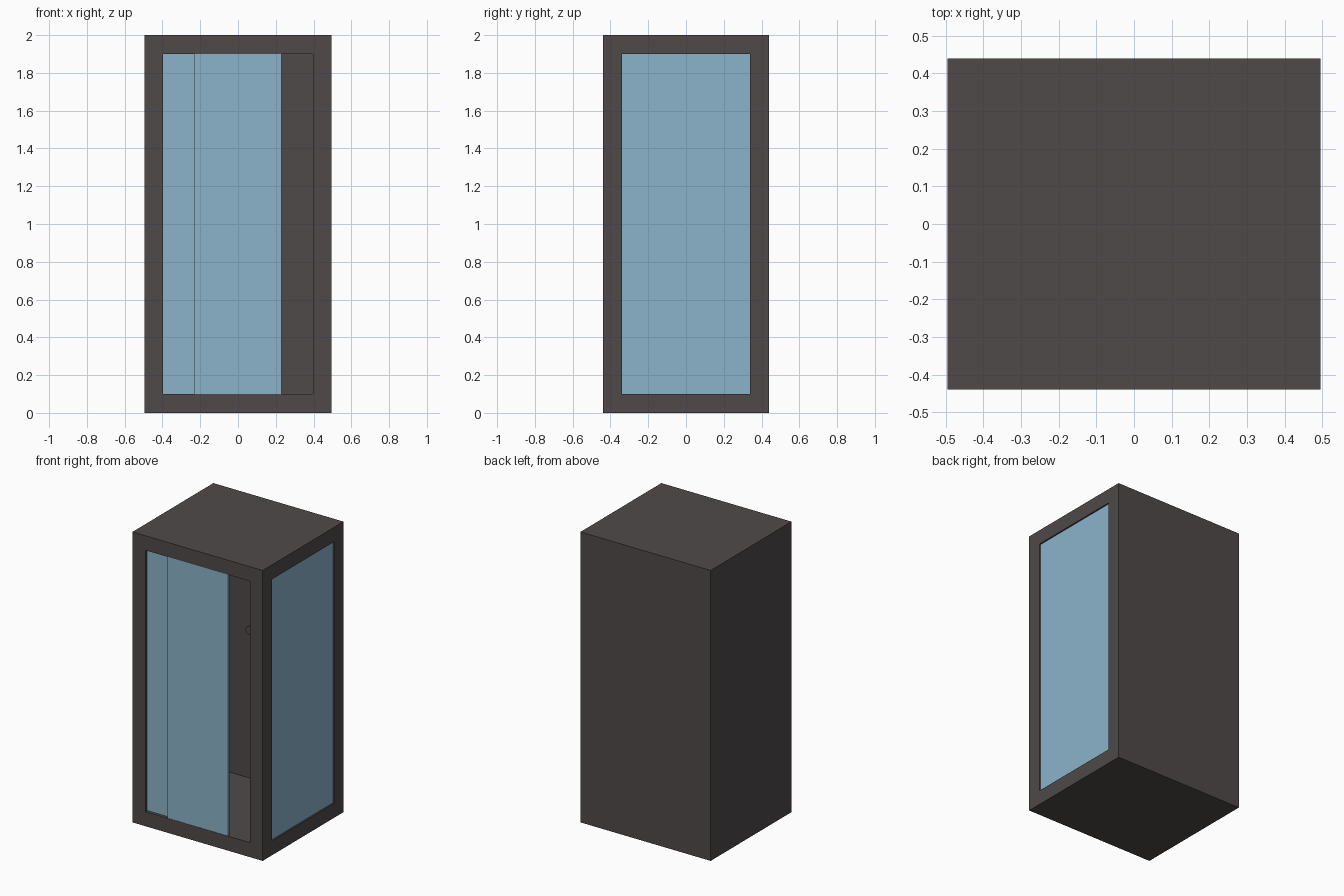
import bpy, bmesh, math
from mathutils import Matrix, Vector

if "Cube" in bpy.data.objects:
    bpy.data.objects.remove(bpy.data.objects["Cube"])


def material(name, rgb):
    m = bpy.data.materials.new(name)
    m.diffuse_color = (*rgb, 1)
    m.use_nodes = True
    m.node_tree.nodes["Principled BSDF"].inputs["Base Color"].default_value = m.diffuse_color
    return m


DARK = material("dark_grey", (0.076, 0.068, 0.066))
GLASS = material("pale_blue_glass", (0.258, 0.451, 0.591))


def add(name, bm, mat):
    me = bpy.data.meshes.new(name)
    bm.to_mesh(me)
    bm.free()
    ob = bpy.data.objects.new(name, me)
    me.materials.append(mat)
    bpy.context.collection.objects.link(ob)
    return ob


def box(name, lo, hi, mat):
    lo, hi = Vector(lo), Vector(hi)
    bm = bmesh.new()
    bmesh.ops.create_cube(bm, size=1, matrix=Matrix.Translation((lo + hi) / 2)
                          @ Matrix.Diagonal((*(hi - lo), 1)))
    return add(name, bm, mat)


W, D, H, T = 0.496, 0.44, 2.0, 0.098   # half width, half depth, height, wall
Z0, Z1 = 0.1, 1.9
XI, YI = W - T, D - T - 0.002          # inner wall faces

# Cabin shell, hollowed so that the front and right sides are open
shell = box("cabin_frame", (-W, -D, 0), (W, D, H), DARK)
cutters = [box("front_cutter", (-XI, -0.6, Z0), (XI, YI, Z1), DARK),
           box("side_cutter", (0, -YI, Z0), (0.7, YI, Z1), DARK)]
for c in cutters:
    c.hide_render = True
    mod = shell.modifiers.new("opening", 'BOOLEAN')
    mod.operation = 'DIFFERENCE'
    mod.solver = 'EXACT'
    mod.object = c
# Bake the openings and drop the cutters
dg = bpy.context.evaluated_depsgraph_get()
baked = bpy.data.meshes.new_from_object(shell.evaluated_get(dg))
shell.modifiers.clear()
shell.data = baked
for c in cutters:
    bpy.data.objects.remove(c, do_unlink=True)

# Fixed front pane, sliding door partly open in front of it, side pane
box("fixed_front_pane", (-XI, -0.419, Z0), (0.06, -0.402, Z1), GLASS)
box("sliding_door", (-0.23, -0.438, Z0), (0.23, -0.42, Z1), GLASS)
box("side_pane", (W - 0.03, -YI, Z0), (W - 0.01, YI, Z1), GLASS)

# Small round valve on the inside back wall
bm = bmesh.new()
bmesh.ops.create_cone(bm, cap_ends=True, segments=24, radius1=0.03, radius2=0.03, depth=0.05,
                      matrix=Matrix.Translation((-0.12, YI - 0.02, 1.14))
                      @ Matrix.Rotation(math.pi / 2, 4, 'X'))
valve = add("valve", bm, DARK)
for p in valve.data.polygons:
    p.use_smooth = len(p.vertices) == 4
